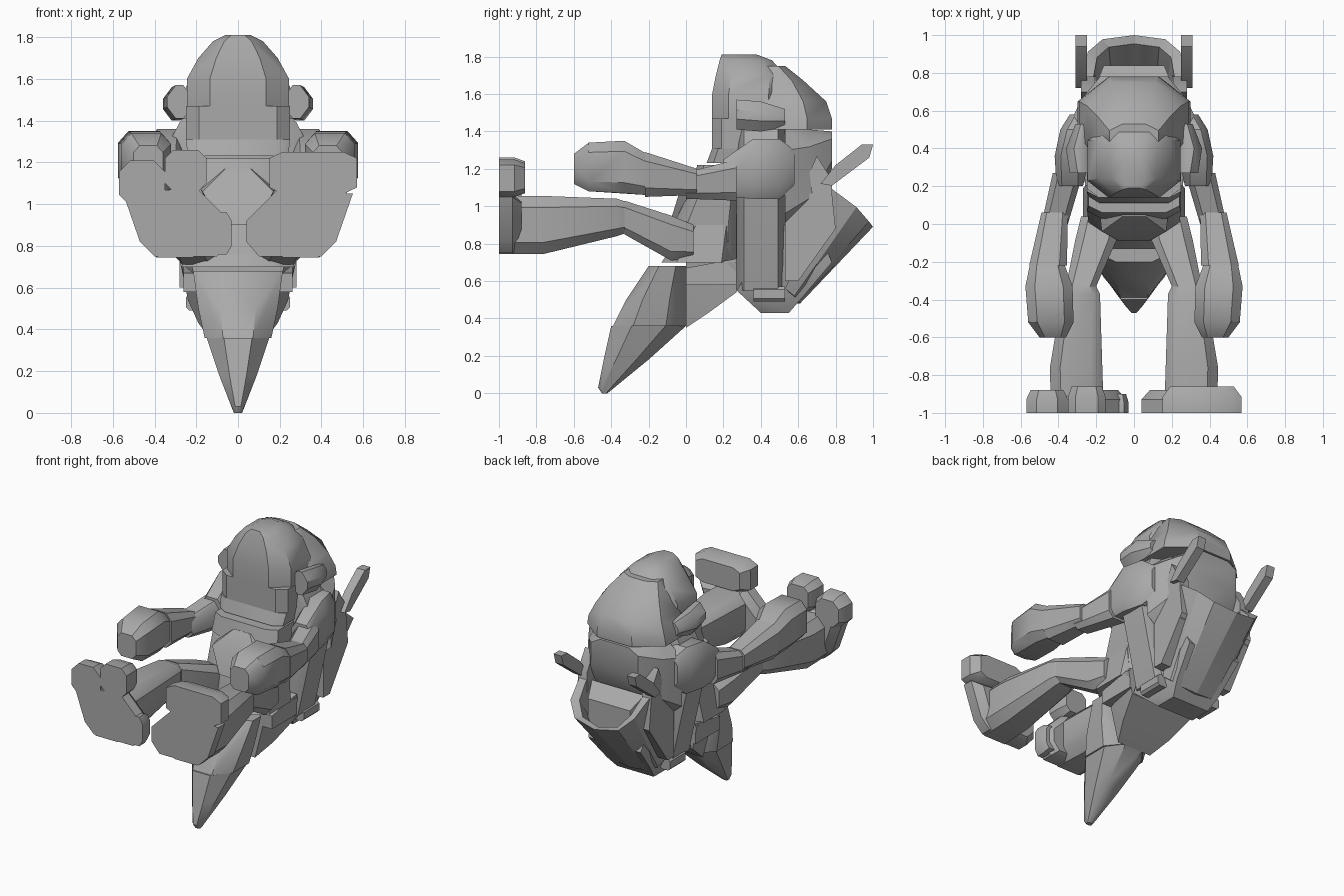
import bpy, bmesh, math
from mathutils import Vector

cube = bpy.data.objects.get("Cube")
if cube:
    bpy.data.objects.remove(cube, do_unlink=True)

grey = bpy.data.materials.new("plain grey")
grey.use_nodes = True
colour = (0.4, 0.4, 0.4, 1)
grey.diffuse_color = colour
grey.node_tree.nodes["Principled BSDF"].inputs["Base Color"].default_value = colour


def hull(name, points):
    """Closed faceted chunk wrapped around a few points."""
    mesh = bpy.data.meshes.new(name)
    bm = bmesh.new()
    for point in points:
        bm.verts.new(Vector(point))
    result = bmesh.ops.convex_hull(bm, input=bm.verts[:])
    loose = set(result["geom_interior"]) | set(result["geom_unused"])
    loose_verts = [item for item in loose if isinstance(item, bmesh.types.BMVert)]
    bmesh.ops.delete(bm, geom=loose_verts, context="VERTS")
    bmesh.ops.dissolve_limit(bm, angle_limit=math.radians(1), verts=bm.verts[:], edges=bm.edges[:])
    bmesh.ops.recalc_face_normals(bm, faces=bm.faces[:])
    bm.to_mesh(mesh)
    bm.free()
    mesh.materials.append(grey)
    mesh.shade_smooth()
    mesh.set_sharp_from_angle(angle=math.radians(35))
    obj = bpy.data.objects.new(name, mesh)
    bpy.context.collection.objects.link(obj)


def pair(name, points):
    """Same chunk on both sides."""
    hull("left_" + name, points)
    hull("right_" + name, [(-x, y, z) for x, y, z in points])


def octagon(centre_a, centre_b, radius_a, radius_b, corner):
    """Eight corners of a chamfered rectangle."""
    for side_a in (-1, 1):
        for side_b in (-1, 1):
            yield centre_a + side_a * radius_a, centre_b + side_b * radius_b * corner
            yield centre_a + side_a * radius_a * corner, centre_b + side_b * radius_b


def stack(*rings, corner=0.6):
    """Rings across z: height, front y, back y, half width."""
    return [(x, y, z) for z, front, back, width in rings
            for x, y in octagon(0, (front + back) / 2, width, (back - front) / 2, corner)]


def limb(*rings, corner=0.6):
    """Rings across y: y, centre x, centre z, half width, half height."""
    return [(x, y, z) for y, centre_x, centre_z, width, height in rings
            for x, z in octagon(centre_x, centre_z, width, height, corner)]


def slab(inner, outer, *profile):
    """Side profile of y, z points given thickness in x."""
    return [(x, y, z) for x in (inner, outer) for y, z in profile]


def wedge(*profile):
    """Symmetric chunk from y, z, half width points."""
    return [(side * width, y, z) for side in (-1, 1) for y, z, width in profile]


def plate(outline, depth, shrink=0.8):
    """Front outline of x, z points, with its back edge chamfered."""
    outline = list(outline)
    centre_x = sum(x for x, z in outline) / len(outline)
    centre_z = sum(z for x, z in outline) / len(outline)
    return [(centre_x + (x - centre_x) * scale, sole_face + depth * part, centre_z + (z - centre_z) * scale)
            for part, scale in ((0, 1), (.6, 1), (1, shrink)) for x, z in outline]


# Shared levels: body seams, head and hip heights, flat underside of the feet
torso_front, torso_back, back_end = .27, .53, .78
chin, brow, neck, hip_top = 1.31, 1.47, 1.41, .7
face = .14
sole_face = -1

# Head: face shell, chin band, rear dome, side horns
hull("helmet_front", stack((brow, face, torso_back, .245), (1.6, face, torso_back, .245),
                           (1.7, .16, torso_back, .19), (1.78, .18, .46, .12),
                           (1.81, .19, .38, .06), corner=.55))
hull("helmet_band", stack((chin, face, torso_back, .25), (brow, face, torso_back, .25), corner=.75))
hull("helmet_back", stack((neck, .3, back_end, .3), (brow, .3, back_end, .29), (1.56, .3, .75, .25),
                          (1.67, .4, .63, .19), (1.75, .4, torso_back, .13), corner=.45))
pair("horn", limb((torso_front, .28, 1.49, .06, .08), (.4, .3, 1.48, .06, .08),
                  (torso_back, .27, 1.47, .04, .05), corner=.3))

# Chest: collar bands and front belly
hull("collar", stack((1.23, .11, .4, .24), (chin, face, .4, .25), corner=.75))
hull("chest_band", stack((1.1, .03, .3, .25), (1.22, .06, .3, .24), corner=.7))
hull("belly", stack((hip_top, -.1, .3, .22), (.9, -.07, .3, .24), (1.1, .03, .3, .25)))
hull("belly_plate", wedge((-.09, .9, .08), (-.04, 1.06, .17), (.04, 1.17, .06), (.2, .9, .1), (.2, 1.1, .2)))

# Torso: wide flank, upper back
hull("torso", stack((.55, torso_front, torso_back, .24), (.85, torso_front, torso_back, .28),
                    (1.05, torso_front, torso_back, .35), (1.22, torso_front, torso_back, .37),
                    (neck, torso_front, torso_back, .27), corner=.7))
hull("upper_back", limb((torso_back, 0, 1.13, .34, .28), (.66, 0, 1.18, .28, .23),
                        (back_end, 0, 1.3, .18, .1)))

# Pelvis and pointed tail
hull("hips", stack((hip_top, -.13, torso_front, .27), (.9, 0, torso_front, .24)))
hull("pelvis", wedge((0, .35, .13), (0, hip_top, .22), (torso_front, hip_top, .27),
                     (torso_front, .54, .24), (.12, .43, .19)))
pair("hip_guard", slab(.18, .26, (0, .58), (0, .67), (torso_front, .72), (torso_front, .58)))
hull("tail_upper", stack((.36, -.39, 0, .16), (.5, -.32, 0, .19), (.68, -.2, 0, .215), corner=.45))
hull("tail_tip", stack((0, -.45, -.42, .02), (.03, -.47, -.4, .03),
                       (.18, -.44, -.2, .09), (.36, -.4, 0, .15), corner=.45))

# Open shell on the back: core, inner pad, curved wall, side blocks
hull("shell_core", wedge((torso_front, .55, .23), (.4, .43, .14), (.55, .43, .14), (.62, .51, .17),
                         (back_end, hip_top, .2), (hip_top, .9, .22), (.5, .9, .24)))
hull("inner_pad", wedge((hip_top, .8, .2), (.74, 1.08, .2), (.84, 1, .16), (.84, .8, .16)))
steps = 6


def wall(index, scale):
    """Rim and bottom point of the wall at one step of its half circle."""
    angle = math.pi * index / steps
    across, out = math.cos(angle), math.sin(angle)
    side = math.copysign(abs(across) ** .7, across) * scale
    depth = out ** .7 * scale
    return [(.27 * side, .77 + .23 * depth, 1.1 - .21 * out),
            (.21 * side, torso_back + .08 * depth, .56 - .08 * out)]


for step in range(steps):
    hull("shell_wall", [point for index in (step, step + 1) for scale in (1, .8)
                        for point in wall(index, scale)])
pair("shell_side", slab(.2, .28, (torso_back, .6), (.6, .6), (.8, .88), (back_end, 1.07), (torso_back, 1.07)))
pair("side_knob", limb((.36, .21, torso_back, .04, .04), (torso_back, .21, torso_back, .04, .04)))
pair("spike_mount", slab(.21, .28, (.66, 1.18), (.7, 1.27), (back_end, 1.14), (back_end, .85), (.7, .85)))
pair("back_spike", slab(.25, .31, (.72, 1.12), (back_end, 1.11), (.98, 1.26),
                        (1, 1.33), (.94, 1.33), (.8, 1.22)))

# Arms reaching forward
pair("shoulder", limb((.2, .34, 1.15, .07, .1), (.36, .34, 1.2, .08, .16),
                      (.5, .3, 1.2, .09, .16), (.58, .26, 1.2, .08, .1)))
pair("upper_arm", limb((0, .42, 1.11, .07, .07), (torso_front, .35, 1.14, .08, .11)))
pair("forearm", limb((-.22, .455, 1.17, .1, .12), (.06, .42, 1.13, .07, .07)))
pair("fist", limb((-.6, .43, 1.2, .07, .08), (-.52, .44, 1.21, .12, .13),
                  (-.33, .45, 1.21, .125, .14), (-.21, .46, 1.17, .09, .11)))

# Legs stretched forward
pair("thigh", limb((.04, .18, .81, .1, .09), (-.08, .2, .83, .11, .12), (-.33, .28, .94, .08, .09)))
pair("shin", limb((-.31, .28, .94, .07, .08), (-.37, .28, .94, .1, .1),
                  (-.76, .31, .9, .135, .155), (sole_face, .3, .9, .14, .155)))

# Feet: matching soles, one broad toe block on the left, three toes on the right
pair("sole", plate([(.04, .82), (.1, .75), (.4, .75), (.47, .82), (.55, 1.05), (.2, 1.08), (.04, .92)], .12))
hull("left_toes", plate(octagon(.36, 1.15, .21, .1, .7), .14))
hull("right_outer_toe", plate(octagon(-.46, 1.1, .11, .11, .5), .12))
hull("right_middle_toe", plate(octagon(-.25, 1.16, .1, .1, .6), .14))
hull("right_inner_toe", plate(octagon(-.09, .86, .06, .1, .6), .1))
